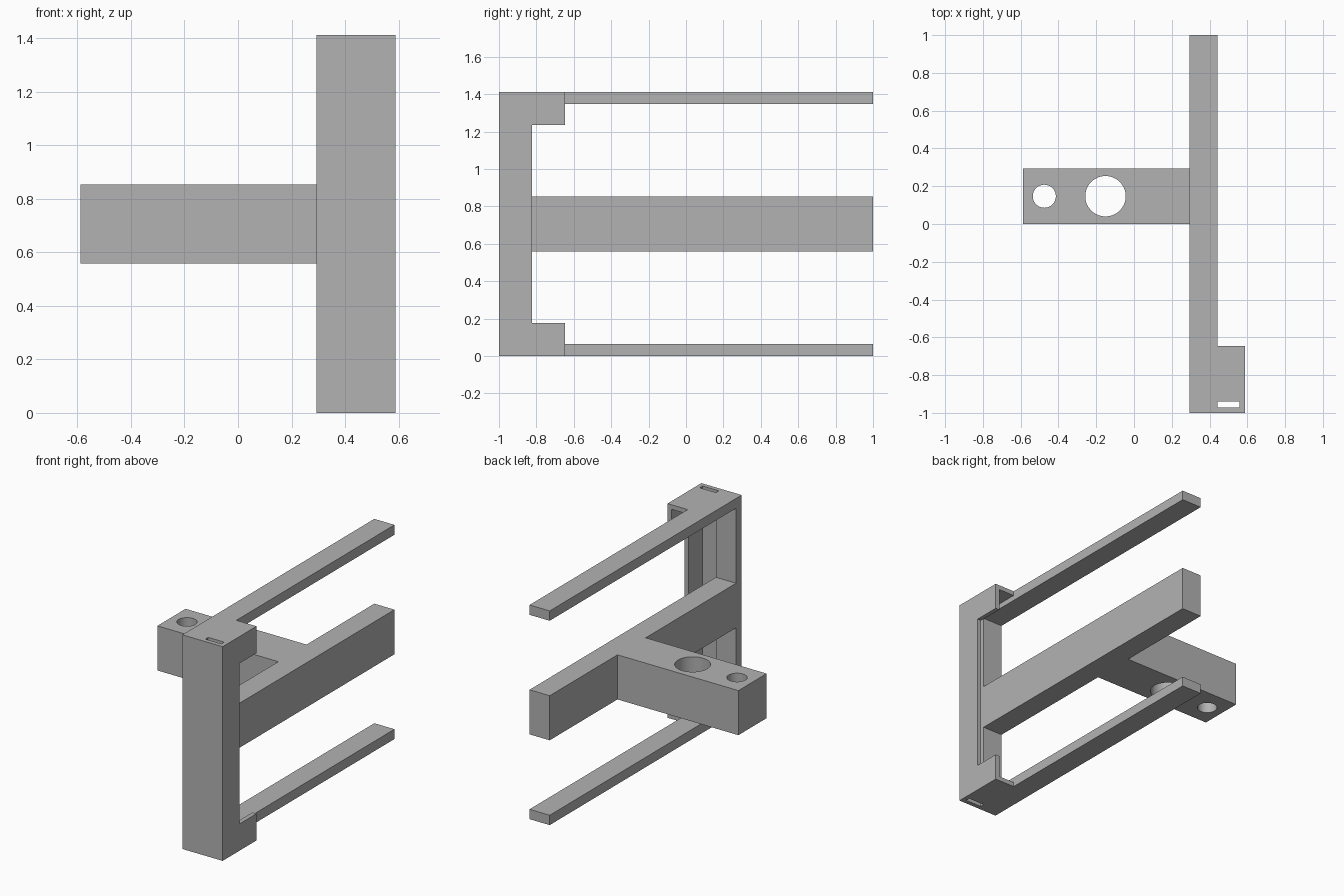
import bpy, bmesh
from mathutils import Matrix

cube = bpy.data.objects.get("Cube")
if cube:
    bpy.data.objects.remove(cube, do_unlink=True)

grey = bpy.data.materials.new("plain grey")
grey.use_nodes = True
colour = (0.45, 0.45, 0.45, 1)
grey.diffuse_color = colour
grey.node_tree.nodes["Principled BSDF"].inputs["Base Color"].default_value = colour

HEIGHT = 1.412
LEFT, INNER, WALL, RIGHT = 0.294, 0.441, 0.559, 0.588   # main x positions
FRONT, GROOVE, PLATE = -1, -0.971, -0.941               # main y positions
POST_BACK, BRACKET_BACK, BACK = -0.824, -0.647, 1


def finish(name, bm):
    bmesh.ops.recalc_face_normals(bm, faces=bm.faces)
    mesh = bpy.data.meshes.new(name)
    bm.to_mesh(mesh)
    bm.free()
    mesh.materials.append(grey)
    obj = bpy.data.objects.new(name, mesh)
    bpy.context.collection.objects.link(obj)
    return obj


def extrude_profile(name, points, z0, z1):
    bm = bmesh.new()
    base = bm.faces.new([bm.verts.new((x, y, z0)) for x, y in points])
    top = bmesh.ops.extrude_face_region(bm, geom=[base])["geom"]
    verts = [v for v in top if isinstance(v, bmesh.types.BMVert)]
    bmesh.ops.translate(bm, verts=verts, vec=(0, 0, z1 - z0))
    return finish(name, bm)


def box(name, x0, x1, y0, y1, z0, z1):
    return extrude_profile(name, [(x0, y0), (x1, y0), (x1, y1), (x0, y1)], z0, z1)


# Upright post: thin plate with a groove and a deeper outer wall
extrude_profile("post", [
    (LEFT, FRONT), (RIGHT, FRONT), (RIGHT, POST_BACK), (WALL, POST_BACK),
    (WALL, GROOVE), (INNER, GROOVE), (INNER, PLATE), (LEFT, PLATE)], 0, HEIGHT)

# Bottom and top: rail, thin cap leaving the slot open, and bracket wall
def end_parts(prefix, top):
    def span(thick):
        return (HEIGHT - thick, HEIGHT) if top else (0, thick)
    box(prefix + "_rail", LEFT, INNER, PLATE, BACK, *span(0.065))
    box(prefix + "_cap", INNER, WALL, PLATE, BRACKET_BACK, *span(0.03))
    box(prefix + "_bracket_wall", WALL, RIGHT, POST_BACK, BRACKET_BACK, *span(0.177))

end_parts("bottom", False)
end_parts("top", True)

# Middle beam with its side arm
Z0, Z1, ARM_END, ARM_BACK = 0.559, 0.853, -0.588, 0.294
beam = extrude_profile("beam_and_arm", [
    (LEFT, PLATE), (INNER, PLATE), (INNER, BACK), (LEFT, BACK),
    (LEFT, ARM_BACK), (ARM_END, ARM_BACK), (ARM_END, 0), (LEFT, 0)], Z0, Z1)

# Round through holes in the arm
for x, radius in ((-0.475, 0.061), (-0.151, 0.107)):
    bm = bmesh.new()
    bmesh.ops.create_cone(bm, cap_ends=True, segments=64, radius1=radius, radius2=radius,
                          depth=1, matrix=Matrix.Translation((x, 0.147, 0.7)))
    cutter = finish("hole_cutter", bm)
    cutter.hide_render = True
    cut = beam.modifiers.new("hole", 'BOOLEAN')
    cut.operation = 'DIFFERENCE'
    cut.solver = 'EXACT'
    cut.object = cutter
    bpy.context.view_layer.objects.active = beam
    bpy.ops.object.modifier_apply(modifier=cut.name)
    bpy.data.objects.remove(cutter, do_unlink=True)

# Smooth hole walls, sharp edges kept
bpy.ops.object.select_all(action='DESELECT')
beam.select_set(True)
bpy.context.view_layer.objects.active = beam
bpy.ops.object.shade_smooth_by_angle()
